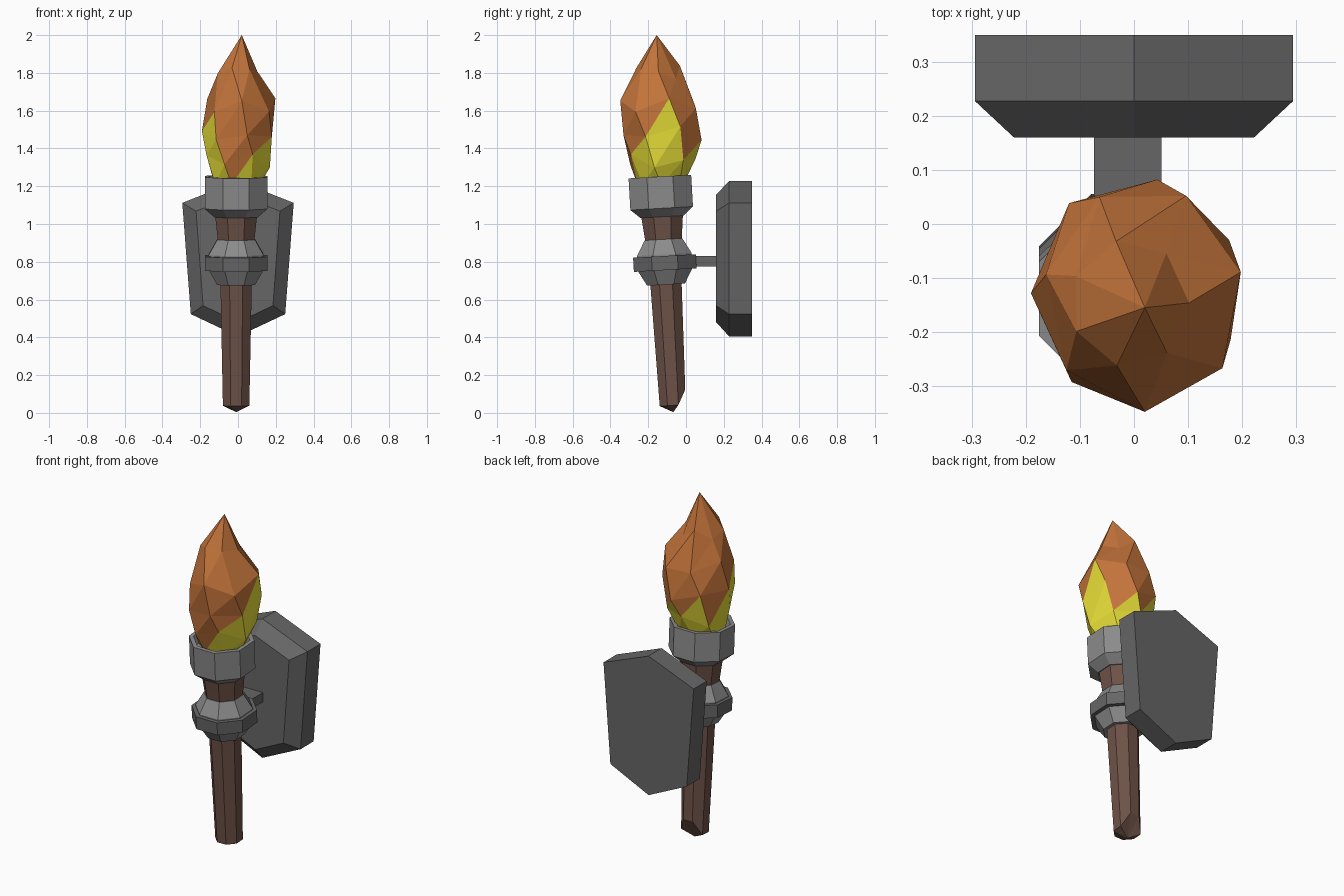
import bpy, bmesh, math
from mathutils import Matrix

if "Cube" in bpy.data.objects:
    bpy.data.objects.remove(bpy.data.objects["Cube"])


def material(name, color):
    m = bpy.data.materials.new(name)
    m.diffuse_color = (*color, 1)
    m.use_nodes = True
    m.node_tree.nodes["Principled BSDF"].inputs["Base Color"].default_value = m.diffuse_color
    return m


WOOD = material("wood", (0.155, 0.085, 0.064))
IRON = material("iron", (0.26, 0.26, 0.26))
DARK = material("dark_iron", (0.133, 0.133, 0.133))
ORANGE = material("orange", (0.55, 0.175, 0.043))
YELLOW = material("yellow", (0.82, 0.75, 0.04))

# The torch leans forward, away from the wall
LEAN = Matrix.Translation((-0.01, -0.067, 0)) @ Matrix.Rotation(0.057, 4, 'X')


def finish(name, bm, *mats):
    bmesh.ops.recalc_face_normals(bm, faces=bm.faces)
    me = bpy.data.meshes.new(name)
    bm.to_mesh(me)
    bm.free()
    for m in mats:
        me.materials.append(m)
    ob = bpy.data.objects.new(name, me)
    bpy.context.collection.objects.link(ob)
    return ob


def skin(bm, rings):
    for a, b in zip(rings, rings[1:]):
        for i in range(len(a)):
            j = (i + 1) % len(a)
            bm.faces.new((a[i], a[j], b[j], b[i]))


def turned(name, profile, mat, tip=None):
    """Octagonal lathe of (flat radius, z) points, leaned with the torch."""
    bm = bmesh.new()
    rings = []
    for r, z in profile:
        c = r / math.cos(math.pi / 8)
        rings.append([bm.verts.new((c * math.cos((i + .5) * math.pi / 4),
                                    c * math.sin((i + .5) * math.pi / 4), z))
                      for i in range(8)])
    skin(bm, rings)
    bm.faces.new(rings[-1])
    if tip is None:
        bm.faces.new(rings[0])
    else:
        # pointed end, cut away higher on the back
        for v in rings[0]:
            if v.co.y > 0.06:
                v.co.z += 0.08
        t = bm.verts.new((0, 0, tip))
        for i in range(8):
            bm.faces.new((rings[0][i], rings[0][(i + 1) % 8], t))
    bm.transform(LEAN)
    return finish(name, bm, mat)


# Wooden shaft with flared neck
turned("handle", [(0.070, 0.04), (0.083, 0.69), (0.095, 0.90), (0.112, 1.06)], WOOD, 0.004)

# Iron clamp around the shaft, with a darker band
turned("clamp", [(0.10, 0.68), (0.143, 0.757), (0.145, 0.84), (0.10, 0.92)], IRON)
turned("clamp_band", [(0.166, 0.757), (0.166, 0.832)], DARK)

# Iron cup holding the flame, with a recessed top
turned("cup", [(0.115, 1.04), (0.166, 1.085), (0.166, 1.253), (0.143, 1.253),
               (0.13, 1.20)], IRON)

# Arm from clamp to wall plate
bm = bmesh.new()
bmesh.ops.create_cube(bm, size=1, matrix=Matrix.Translation((-0.012, 0.075, 0.803))
                      @ Matrix.Diagonal((0.125, 0.20, 0.056, 1)))
finish("bracket_arm", bm, DARK)

# Six-sided wall plate with a chamfered front
outer = [(0, 1.228), (0.295, 1.112), (0.25, 0.523), (0, 0.405), (-0.25, 0.523), (-0.295, 1.112)]
inner = [(0, 1.155), (0.222, 1.068), (0.185, 0.568), (0, 0.48), (-0.185, 0.568), (-0.222, 1.068)]
bm = bmesh.new()
rings = [[bm.verts.new((x, y, z)) for x, z in pts]
         for pts, y in ((outer, 0.35), (outer, 0.228), (inner, 0.16))]
skin(bm, rings)
bm.faces.new(rings[0])
bm.faces.new(rings[2])
finish("wall_plate", bm, DARK)

# Faceted flame: staggered seven-sided rings (cx, cy, rx, ry, z), yellow at the base
levels = [(-0.01, -0.135, 0.125, 0.125, 1.21), (0.00, -0.13, 0.172, 0.182, 1.33),
          (0.003, -0.125, 0.194, 0.212, 1.48), (0.018, -0.138, 0.185, 0.210, 1.63),
          (-0.008, -0.147, 0.110, 0.118, 1.80)]
N = 7
bm = bmesh.new()
rings = []
for k, (cx, cy, rx, ry, z) in enumerate(levels):
    ring = []
    for i in range(N):
        a = 2 * math.pi * (i + 0.5 * (k % 2)) / N - math.pi / 2 + 0.22 * k - 0.2
        dz = 0.038 * math.sin(2.4 * i + 1.7 * k) if k else 0
        ring.append(bm.verts.new((cx + rx * math.cos(a), cy + ry * math.sin(a), z + dz)))
    rings.append(ring)
for k, (a, b) in enumerate(zip(rings, rings[1:])):
    for i in range(N):
        j = (i + 1) % N
        if k % 2 == 0:
            up, down = (a[i], a[j], b[i]), (a[j], b[j], b[i])
        else:
            up, down = (a[i], a[j], b[j]), (a[i], b[j], b[i])
        # yellow licks climb the sides, orange reaches down at the front
        bm.faces.new(up).material_index = int(k == 0 or (k == 1 and i != N - 1)
                                              or (k == 2 and i in (1, 5)))
        bm.faces.new(down).material_index = int((k == 0 and i != N - 1)
                                                or (k == 1 and i in (1, 5)))
tip = bm.verts.new((0.02, -0.155, 2.0))
for i in range(N):
    bm.faces.new((rings[-1][i], rings[-1][(i + 1) % N], tip))
bm.faces.new(rings[0])
finish("flame", bm, ORANGE, YELLOW)
